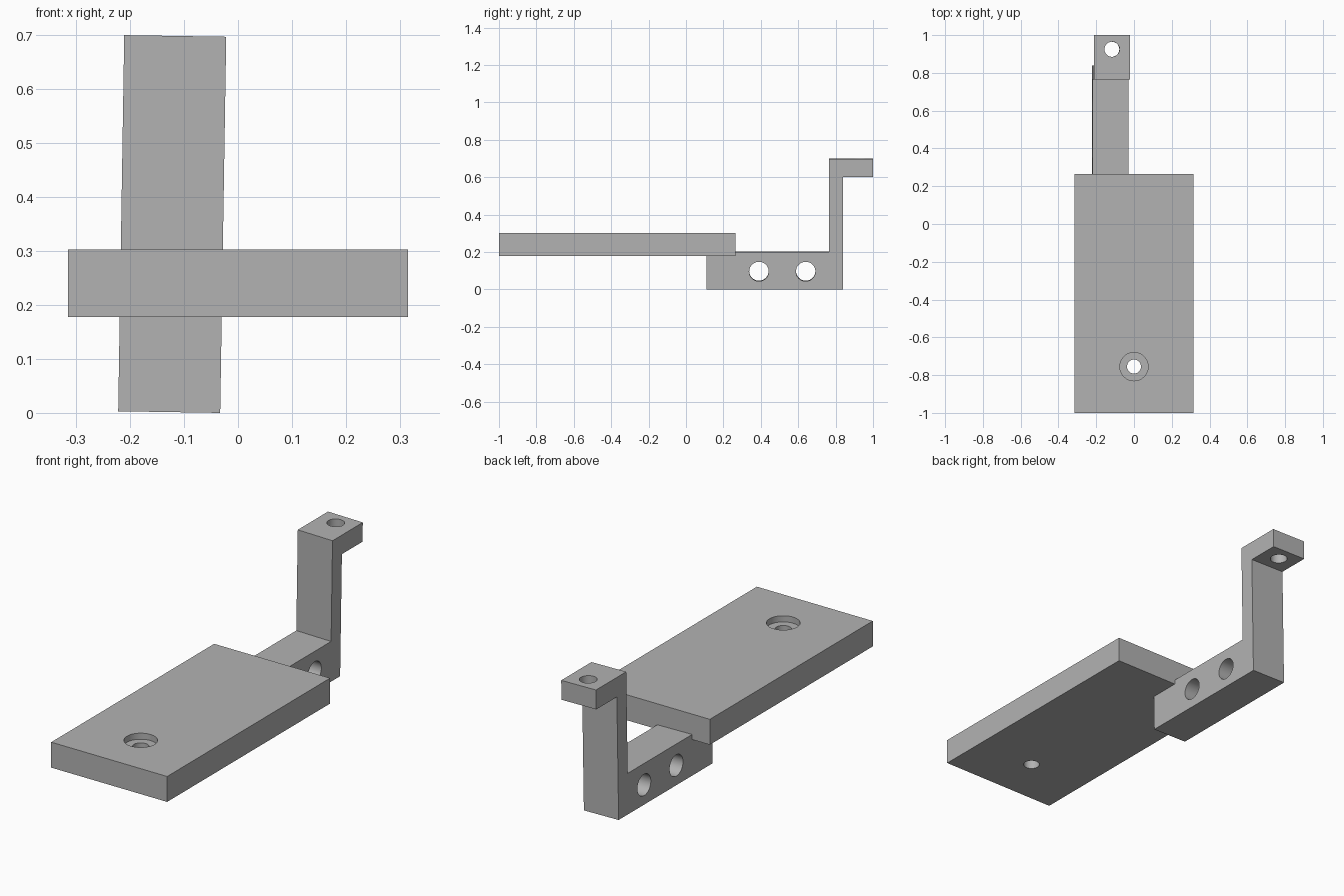
import bpy, bmesh, math
from mathutils import Matrix, Vector

cube = bpy.data.objects.get("Cube")
if cube:
    bpy.data.objects.remove(cube, do_unlink=True)

GREY = (0.45, 0.45, 0.45, 1)
grey = bpy.data.materials.new("plain grey")
grey.use_nodes = True
grey.diffuse_color = GREY
grey.node_tree.nodes["Principled BSDF"].inputs["Base Color"].default_value = GREY


def extrude_profile(name, profile, x0, x1):
    """Solid made from a (y, z) outline swept from x0 to x1."""
    bm = bmesh.new()
    face = bm.faces.new([bm.verts.new((x0, y, z)) for y, z in profile])
    swept = bmesh.ops.extrude_face_region(bm, geom=[face])["geom"]
    moved = [v for v in swept if isinstance(v, bmesh.types.BMVert)]
    bmesh.ops.translate(bm, verts=moved, vec=(x1 - x0, 0, 0))
    bmesh.ops.recalc_face_normals(bm, faces=bm.faces)
    mesh = bpy.data.meshes.new(name)
    bm.to_mesh(mesh)
    bm.free()
    mesh.materials.append(grey)
    obj = bpy.data.objects.new(name, mesh)
    bpy.context.collection.objects.link(obj)
    return obj


def drill(obj, centre, radius, depth, axis="Z"):
    """Cut a round hole of the given length, centred on a point."""
    turn = Matrix.Rotation(math.pi / 2, 4, "Y") if axis == "X" else Matrix()
    bpy.ops.mesh.primitive_cylinder_add(vertices=48, radius=radius, depth=depth)
    cutter = bpy.context.object
    cutter.hide_render = True
    cutter.data.transform(Matrix.Translation(Vector(centre)) @ turn)
    cutter.data.materials.append(grey)
    cutter.location = (0, 0, 0)
    mod = obj.modifiers.new("hole", "BOOLEAN")
    mod.operation = "DIFFERENCE"
    mod.solver = "EXACT"
    mod.object = cutter
    bpy.context.view_layer.objects.active = obj
    bpy.ops.object.modifier_apply(modifier=mod.name)
    bpy.data.objects.remove(cutter, do_unlink=True)


def finish(obj):
    bpy.ops.object.select_all(action="DESELECT")
    obj.select_set(True)
    bpy.context.view_layer.objects.active = obj
    bpy.ops.object.shade_smooth_by_angle(angle=math.radians(30))


# Flat plate with a counterbored screw hole
bottom, top, back = 0.178, 0.303, 0.265
plate = extrude_profile(
    "base_plate", [(-1, bottom), (back, bottom), (back, top), (-1, top)], -0.315, 0.315)
drill(plate, (0, -0.755, 0.24), 0.037, 0.5)
drill(plate, (0, -0.755, top), 0.075, 0.06)
finish(plate)

# Stepped bracket: foot, upright and top tab in one outline
width, height = 0.189, 0.697
outline = [(0.11, 0), (0.84, 0), (0.84, 0.602), (1, 0.602),
           (1, height), (0.765, height), (0.765, 0.2), (0.11, 0.2)]
bracket = extrude_profile("stepped_bracket", outline, -width, 0)
for y in (0.39, 0.64):
    drill(bracket, (-width / 2, y, 0.096), 0.052, 0.5, "X")
drill(bracket, (-width / 2, 0.925, 0.65), 0.04, 0.4)
finish(bracket)

# The bracket leans slightly sideways
bracket.rotation_euler.y = 0.016
bracket.location.x = -0.033
